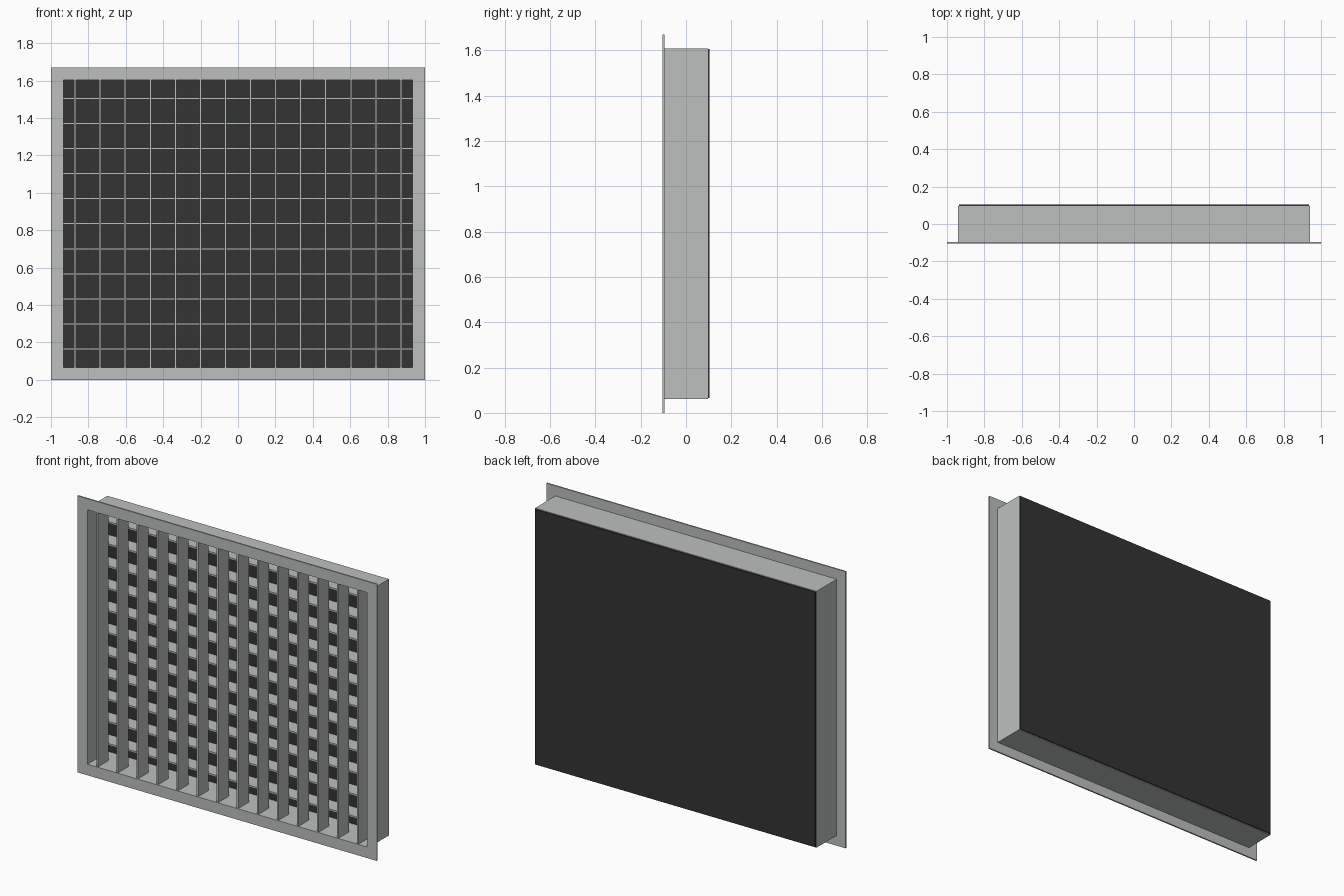
import bpy
import bmesh

if "Cube" in bpy.data.objects:
    bpy.data.objects.remove(bpy.data.objects["Cube"], do_unlink=True)


def material(name, colour):
    m = bpy.data.materials.new(name)
    m.use_nodes = True
    m.diffuse_color = (*colour, 1)
    m.node_tree.nodes["Principled BSDF"].inputs["Base Color"].default_value = (*colour, 1)
    return m


grey = material("light grey metal", (0.51, 0.53, 0.53))
dark = material("dark backing", (0.033, 0.033, 0.033))

HEIGHT = 1.67
MID = HEIGHT / 2


def finish(name, bm, mat):
    bmesh.ops.recalc_face_normals(bm, faces=bm.faces)
    mesh = bpy.data.meshes.new(name)
    bm.to_mesh(mesh)
    bm.free()
    mesh.materials.append(mat)
    obj = bpy.data.objects.new(name, mesh)
    bpy.context.collection.objects.link(obj)
    return obj


def box(name, x, y, z, mat):
    """Box from (low, high) ranges on each axis."""
    bm = bmesh.new()
    bmesh.ops.create_cube(bm, size=1)
    for v in bm.verts:
        v.co = [r[0] if c < 0 else r[1] for c, r in zip(v.co, (x, y, z))]
    return finish(name, bm, mat)


def ring(name, outer, inner, y, mat):
    """Rectangular tube along y; outer and inner are half sizes in x and z."""
    bm = bmesh.new()
    corners = ((-1, -1), (1, -1), (1, 1), (-1, 1))
    loops = [[bm.verts.new((sx * hx, depth, MID + sz * hz)) for sx, sz in corners]
             for (hx, hz), depth in ((outer, y[0]), (outer, y[1]), (inner, y[1]), (inner, y[0]))]
    for k in range(4):
        a, b = loops[k], loops[(k + 1) % 4]
        for i in range(4):
            j = (i + 1) % 4
            bm.faces.new((a[i], a[j], b[j], b[i]))
    return finish(name, bm, mat)


# Flange, duct collar and closed back
inner = (0.933, 0.768)
ring("front_flange", (1, MID), inner, (-0.104, -0.095), grey)
ring("collar", (0.94, 0.774), inner, (-0.095, 0.097), grey)
box("back_panel", (-0.935, 0.935), (0.097, 0.104),
    (MID - 0.77, MID + 0.77), dark)

# Crossed blades: upright in front, level behind
PITCH = 0.134
HALF = 0.0055
for i in range(14):
    x = (i - 6.5) * PITCH
    box(f"upright_blade_{i + 1}", (x - HALF, x + HALF), (-0.1, 0.0),
        (MID - inner[1], MID + inner[1]), grey)
for i in range(11):
    z = MID + (i - 5) * PITCH
    box(f"level_blade_{i + 1}", (-inner[0], inner[0]), (0.0, 0.097),
        (z - HALF, z + HALF), grey)
